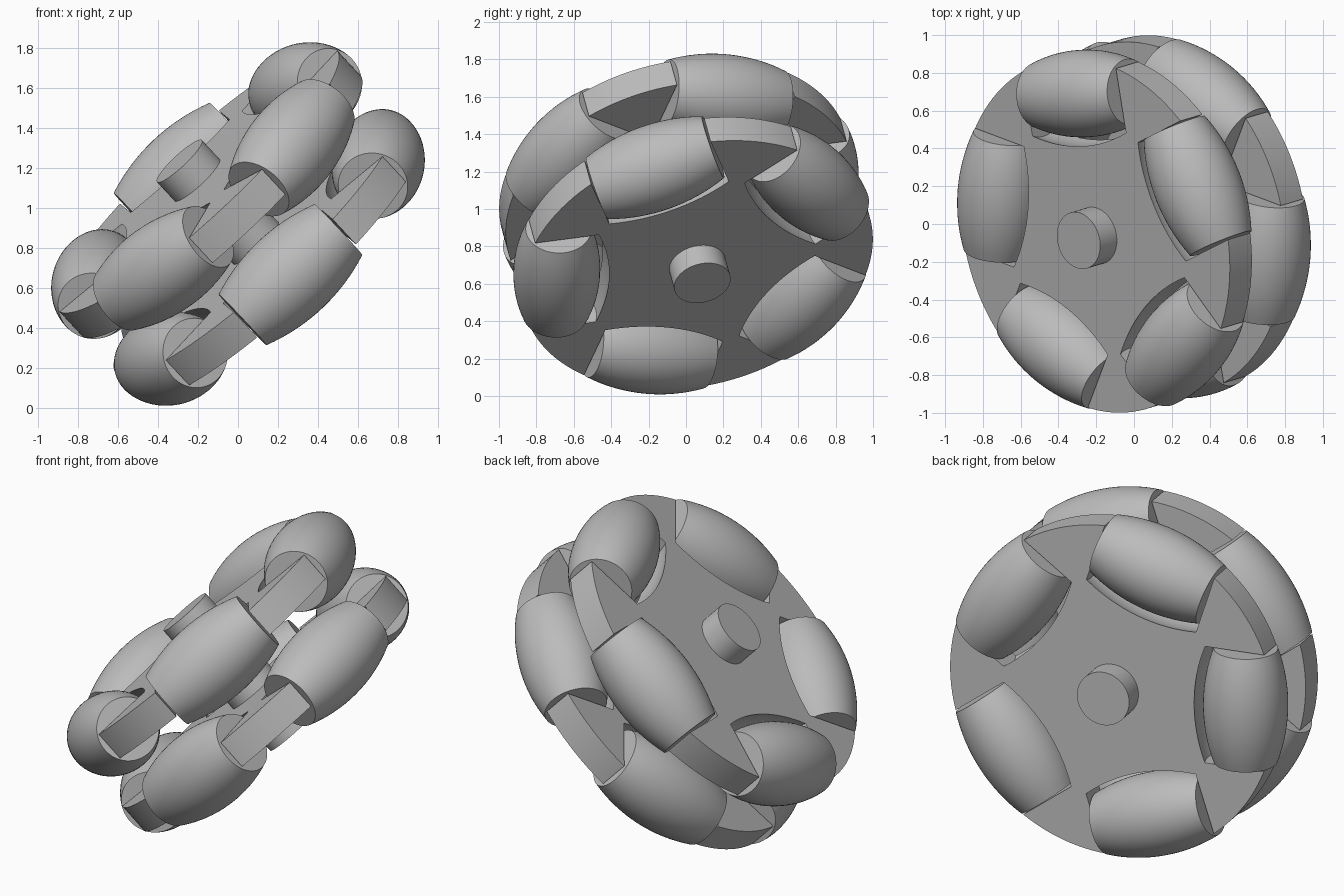
import bpy, math
from mathutils import Matrix, Vector

if "Cube" in bpy.data.objects:
    bpy.data.objects.remove(bpy.data.objects["Cube"])

grey = bpy.data.materials.new("plain_grey")
grey.use_nodes = True
grey.diffuse_color = (0.5, 0.5, 0.5, 1)
grey.node_tree.nodes["Principled BSDF"].inputs["Base Color"].default_value = (0.5, 0.5, 0.5, 1)

# Tilted frame of the wheel: local z is the axle
axis = Vector((-0.67, -0.2, 0.72)).normalized()
side = (Vector((0, 1, 0)) - axis * axis.y).normalized()
up = side.cross(axis)
FRAME = Matrix.Translation((0, 0, 0.92)) @ Matrix((up, side, axis)).transposed().to_4x4()

PLATE_R, PLATE_T, OFFSET = 0.957, 0.175, 0.22
RING, ROLLER_R, HALF = 0.75, 0.232, 0.33
PHASE = 19.5


def lathe(name, profile, matrix, steps=64):
    """Closed solid turned about local z from (radius, height) pairs."""
    verts, faces = [], []
    for r, h in profile:
        for i in range(steps):
            t = math.tau * i / steps
            verts.append((r * math.cos(t), r * math.sin(t), h))
    for k in range(len(profile) - 1):
        for i in range(steps):
            j = (i + 1) % steps
            faces.append((k * steps + i, k * steps + j, (k + 1) * steps + j, (k + 1) * steps + i))
    faces.append(tuple(reversed(range(steps))))
    faces.append(tuple(range(len(verts) - steps, len(verts))))
    mesh = bpy.data.meshes.new(name)
    mesh.from_pydata(verts, [], faces)
    mesh.materials.append(grey)
    ob = bpy.data.objects.new(name, mesh)
    bpy.context.collection.objects.link(ob)
    ob.matrix_world = matrix
    return ob


def select(ob):
    bpy.ops.object.select_all(action='DESELECT')
    ob.select_set(True)
    bpy.context.view_layer.objects.active = ob


def smooth(ob):
    select(ob)
    bpy.ops.object.shade_smooth_by_angle(angle=math.radians(30))


def barrel(grow, half):
    """Barrel outline whose curve follows the wheel's rim."""
    rim = RING + ROLLER_R
    heights = [half * (k / 8 - 1) for k in range(17)]
    return [(math.sqrt(rim * rim - h * h) - RING + grow, h) for h in heights]


def roller_matrix(angle, height):
    return (FRAME @ Matrix.Rotation(math.radians(angle), 4, 'Z')
            @ Matrix.Translation((RING, 0, height)) @ Matrix.Rotation(math.pi / 2, 4, 'X'))


# Two plates with five pockets and rollers each, staggered by half a step
for label, height, phase in (("upper", OFFSET, PHASE), ("lower", -OFFSET, PHASE + 36)):
    plate = lathe(label + "_plate", [(PLATE_R, -PLATE_T / 2), (PLATE_R, PLATE_T / 2)],
                  FRAME @ Matrix.Translation((0, 0, height)), 128)
    for n in range(5):
        place = roller_matrix(phase + 72 * n, height)
        cutter = lathe("pocket_cutter", barrel(0.05, HALF + 0.01), place)
        cutter.hide_render = True
        select(plate)
        cut = plate.modifiers.new("pocket", 'BOOLEAN')
        cut.operation, cut.solver, cut.object = 'DIFFERENCE', 'EXACT', cutter
        bpy.ops.object.modifier_apply(modifier=cut.name)
        bpy.data.objects.remove(cutter)
        smooth(lathe(f"{label}_roller_{n + 1}", barrel(0, HALF), place))
    smooth(plate)

# Axle through both plates
smooth(lathe("axle", [(0.154, -0.44), (0.154, 0.44)], FRAME))
